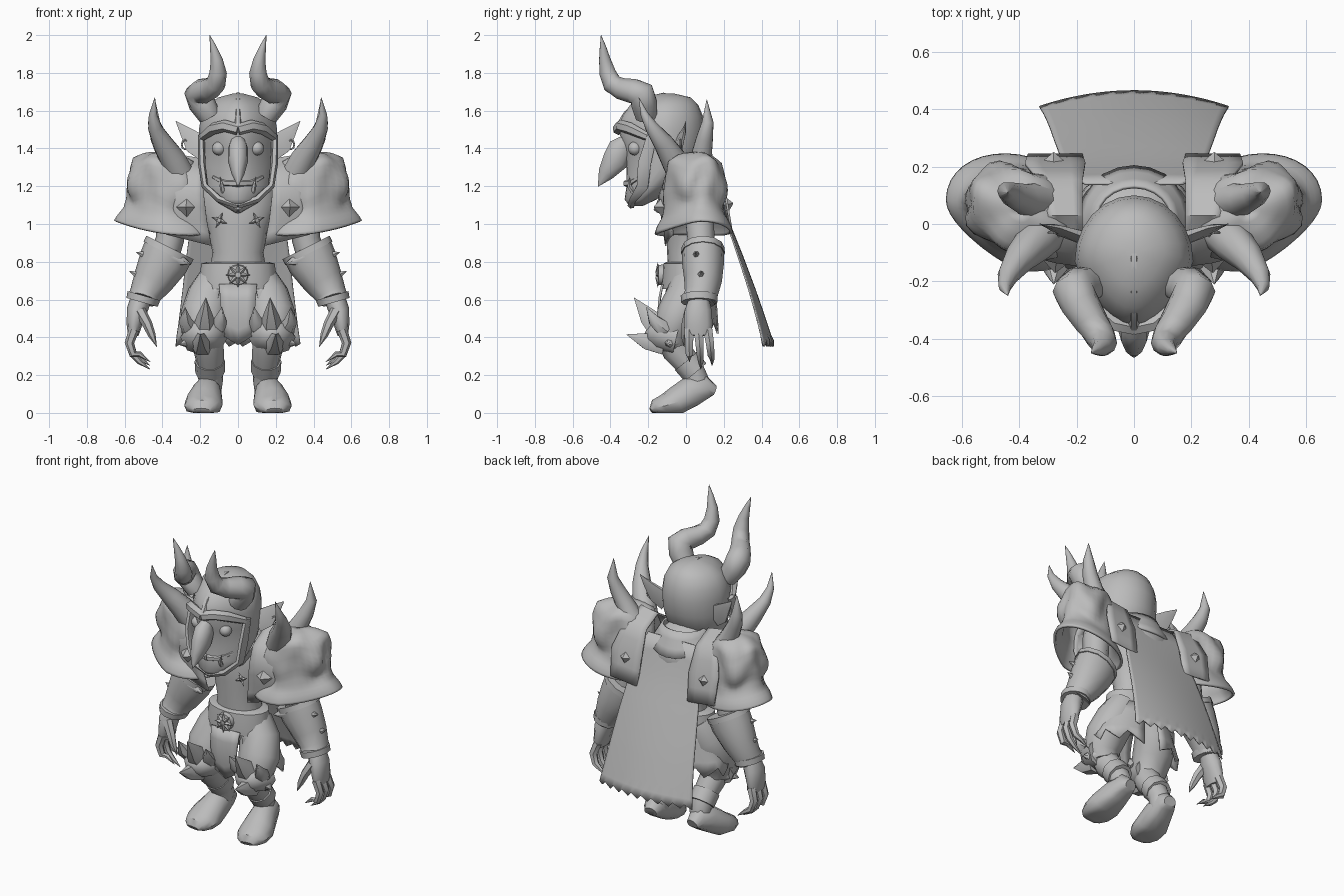
import bpy, bmesh, math
from mathutils import Vector

GREY = bpy.data.materials.new("plain_grey")
GREY.diffuse_color = (0.5, 0.5, 0.5, 1)
TAU = math.tau


def finish(name, bm, mirror=False, thick=0.0, angle=55):
    bmesh.ops.remove_doubles(bm, verts=bm.verts, dist=1e-5)
    bmesh.ops.recalc_face_normals(bm, faces=bm.faces)
    me = bpy.data.meshes.new(name)
    bm.to_mesh(me)
    bm.free()
    me.materials.append(GREY)
    me.shade_smooth()
    me.set_sharp_from_angle(angle=math.radians(angle))
    ob = bpy.data.objects.new(name, me)
    bpy.context.collection.objects.link(ob)
    if thick:
        m = ob.modifiers.new("thickness", 'SOLIDIFY')
        m.thickness, m.offset = thick, 0
    if mirror:
        ob.modifiers.new("mirror", 'MIRROR')
    return ob


def skin(bm, rings, cap=True):
    vs = [[bm.verts.new(p) for p in r] for r in rings]
    n = len(vs[0])
    for a, b in zip(vs, vs[1:]):
        for i in range(n):
            bm.faces.new((a[i], a[(i + 1) % n], b[(i + 1) % n], b[i]))
    if cap:
        bm.faces.new(vs[0])
        bm.faces.new(vs[-1])


def add_tube(bm, pts, n=8, ref=(1, 0, 0)):
    """Swept tube: points are (x, y, z, radius[, second radius])."""
    P = [Vector(p[:3]) for p in pts]
    rings = []
    for i, p in enumerate(pts):
        t = (P[min(i + 1, len(P) - 1)] - P[max(i - 1, 0)]).normalized()
        a = Vector(ref)
        a = (a - t * a.dot(t)).normalized()
        b = t.cross(a)
        rings.append([P[i] + a * p[3] * math.cos(TAU * k / n) + b * p[-1] * math.sin(TAU * k / n)
                      for k in range(n)])
    skin(bm, rings)


def tubes(name, paths, n=8, mirror=True, ref=(1, 0, 0), angle=55):
    bm = bmesh.new()
    for pts in paths:
        add_tube(bm, pts, n, ref)
    return finish(name, bm, mirror, angle=angle)


def loft(name, rows, n=20, taper=0.0):
    """Stacked horizontal ovals (z, y, rx, ry), narrowed towards the front by taper."""
    bm = bmesh.new()
    ang = [TAU * k / n for k in range(n)]
    skin(bm, [[(rx * math.cos(a) * (1 + taper * min(0, math.sin(a))), y + ry * math.sin(a), z) for a in ang]
              for z, y, rx, ry in rows])
    return finish(name, bm)


def sheet(name, f, nu, nv, thick=0.012, mirror=False):
    """Cloth or plate from a surface function of u, v in 0..1."""
    bm = bmesh.new()
    g = [[bm.verts.new(f(i / nu, j / nv)) for i in range(nu + 1)] for j in range(nv + 1)]
    for j in range(nv):
        for i in range(nu):
            bm.faces.new((g[j][i], g[j][i + 1], g[j + 1][i + 1], g[j + 1][i]))
    return finish(name, bm, mirror, thick)


def along(pts, t):
    """Linear interpolation in a list of tuples."""
    s = min(t, 0.9999) * (len(pts) - 1)
    i = int(s)
    return [a + (b - a) * (s - i) for a, b in zip(pts[i], pts[i + 1])]


# --- Head ---
loft("head", [(1.095, -.265, .05, .035), (1.13, -.24, .12, .085), (1.2, -.185, .168, .13),
              (1.3, -.13, .193, .185), (1.4, -.118, .203, .208), (1.5, -.13, .207, .23),
              (1.57, -.125, .195, .215), (1.63, -.115, .162, .18), (1.67, -.1, .105, .125),
              (1.69, -.1, .03, .04)], 24, .3)
tubes("nose", [[(0, -.29, 1.46, .03), (0, -.345, 1.4, .054, .07), (0, -.375, 1.335, .054, .072),
                (0, -.425, 1.265, .034, .045), (0, -.465, 1.2, .002)]], 10, False)
tubes("brow", [[(0, -.36, 1.5, .03), (.07, -.345, 1.52, .032), (.13, -.295, 1.505, .032),
                (.19, -.2, 1.46, .022)]], 6, ref=(0, 0, 1))
tubes("helmet_ridge", [[(0, -.36, 1.51, .02), (0, -.315, 1.585, .018), (0, -.23, 1.65, .018),
                        (0, -.12, 1.682, .016), (0, 0, 1.64, .014), (0, .06, 1.56, .01)]], 6, False)
tubes("cheek_guard", [[(.195, -.18, 1.47, .018, .03), (.192, -.22, 1.32, .02, .04), (.175, -.23, 1.2, .018, .035),
                       (.1, -.28, 1.13, .02, .02), (.0, -.29, 1.1, .02, .02)]], 6)
tubes("lips", [[(0, -.315, 1.215, .02), (.06, -.29, 1.215, .02), (.13, -.235, 1.25, .01)]], 6, ref=(0, 0, 1))
tubes("tusk", [[(.08, -.28, 1.17, .014), (.085, -.3, 1.2, .012), (.095, -.3, 1.25, .001)]], 5)
tubes("ear", [[(.17, -.05, 1.395, .025, .075), (.23, -.03, 1.43, .018, .068), (.28, -.01, 1.49, .01, .035),
               (.33, 0, 1.545, .001)]], 6, ref=(0, 1, 0))
bm = bmesh.new()
bmesh.ops.create_uvsphere(bm, u_segments=12, v_segments=8, radius=.037)
bmesh.ops.translate(bm, verts=bm.verts, vec=(.1, -.27, 1.4))
finish("eye", bm, True)
tubes("earring", [[(.28 + .018 * math.cos(a * TAU / 8), -.03, 1.42 + .025 * math.sin(a * TAU / 8), .005)
                   for a in range(9)]], 5, ref=(0, 1, 0))
# horns rise from the helmet, bend forward, then turn up
tubes("head_horn", [[(.15, -.21, 1.57, .06), (.192, -.222, 1.64, .072), (.21, -.235, 1.69, .074),
                     (.19, -.275, 1.702, .068), (.15, -.34, 1.715, .06), (.118, -.39, 1.742, .054),
                     (.105, -.415, 1.8, .046), (.113, -.43, 1.87, .032), (.132, -.44, 1.94, .017),
                     (.15, -.45, 2.0, .001)]], 10)

# --- Torso ---
loft("torso", [(.64, .03, .17, .12), (.75, .02, .15, .115), (.85, .01, .135, .11), (.98, .02, .165, .125),
               (1.1, .04, .21, .15), (1.2, .05, .2, .14), (1.28, .03, .13, .1), (1.33, -.03, .09, .09)])
sheet("collar", lambda u, v: ((.13 + .06 * v) * math.cos(math.pi * (u * 1.3 - .15)),
                              .02 + (.11 + .07 * v) * math.sin(math.pi * (u * 1.3 - .15)),
                              1.32 - .08 * v - .07 * v * math.sin(math.pi * u) ** 2), 14, 3)
tubes("neck_scarf", [[(.17, -.04, 1.25, .015, .03), (.1, -.12, 1.13, .015, .03), (0, -.145, 1.07, .015, .03)]], 6)
loft("belt", [(.655, .015, .21, .145), (.7, .01, .205, .14), (.79, .01, .195, .13), (.8, .01, .16, .11)], 20)
tubes("buckle", [[(0, -.11, .73, .058), (0, -.145, .73, .052), (0, -.15, .73, .02)]], 12, False)
tubes("buckle_star", [[(.015 * math.cos(a), -.148, .73 + .015 * math.sin(a), .014),
                       (.065 * math.cos(a), -.15, .73 + .065 * math.sin(a), .001)]
                      for a in [k * TAU / 8 for k in range(8)]], 4, False, ref=(0, 1, 0))
tubes("chest_stud", [[(.1 + .01 * math.cos(a), -.105, 1.02 + .01 * math.sin(a), .012),
                      (.1 + .045 * math.cos(a), -.11, 1.02 + .045 * math.sin(a), .001)]
                     for a in [.4 + k * TAU / 4 for k in range(4)]], 4, ref=(0, 1, 0))


# --- Cloth ---
def cape(u, v):
    s = 2 * u - 1
    y, z = along([(.14, 1.27), (.215, 1.04), (.295, .84), (.37, .64), (.425, .48), (.463, .365)], v)
    jag = .014 * ((round(u * 28) * 7) % 3 - 1) if v > .95 else 0
    return s * (.17 + .16 * v ** .5), y - .055 * s * s * v, z + jag


sheet("cape", cape, 28, 12, .008)
sheet("loincloth", lambda u, v: ((2 * u - 1) * (.1 - .02 * v), -.125 - .02 * math.sin(math.pi * v),
                                 .68 - .27 * v - .05 * v * (1 - abs(2 * u - 1))), 4, 4)


def skirt(u, v):
    a = math.radians(-65 + 145 * u)
    jag = .03 * ((round(u * 12) * 5) % 3 - 1) if v > .9 else 0
    return ((.19 + .095 * v) * math.cos(a) + .01, .02 + (.13 + .02 * v) * math.sin(a), .7 - .25 * v + jag)


sheet("hip_skirt", skirt, 12, 4, mirror=True)
STRAP = [(.14, .38, -.105, .885), (.165, .38, -.125, 1.02), (.18, .36, -.14, 1.15), (.18, .32, -.1, 1.26),
         (.18, .3, .03, 1.34), (.18, .33, .15, 1.28), (.17, .38, .21, 1.13), (.18, .37, .24, .95)]


def mantle(u, v):
    x0, x1, y, z = along(STRAP, v)
    return x0 + (x1 - x0) * u, y + (.035 * u * u if y < 0 else 0), z + (.06 * u if v < .1 else .02 * u)


sheet("mantle", mantle, 4, 14, mirror=True)
tubes("mantle_stud", [[(.27, -.11, 1.09, .068), (.275, -.17, 1.09, .002)],
                      [(.28, .2, 1.1, .06), (.28, .25, 1.11, .002)]], 4, angle=10)

# --- Shoulder armour ---
DOME = [(.01, 1.375), (.09, 1.365), (.155, 1.325), (.18, 1.25), (.185, 1.18), (.175, 1.11), (.195, 1.06),
        (.235, 1.01), (.25, .98)]


def pauldron(u, v):
    a = TAU * u
    r, z = along(DOME, v)
    env = math.sin(math.pi * min(1, v * 1.15)) ** 2
    r *= 1 + env * (.09 * math.sin(4 * a + .8) * math.sin(11 * v) + .05 * math.cos(7 * a + 9 * v))
    c, s = math.cos(a), math.sin(a)
    # the rim is drawn in at the outer front
    side = 1 - .35 * max(0, c) * v if s < 0 else 1 - .05 * v
    return (.4 + r * c, .045 + .16 * r * c + (.9 - .1 * v) * r * s * side,
            z + .035 * v * c - .03 * v * s * s + .025 * math.sin(4 * a) * env)


sheet("pauldron", pauldron, 36, 20, .015, True)
tubes("pauldron_front_horn", [[(.31, -.03, 1.27, .075), (.35, -.07, 1.35, .07), (.4, -.12, 1.43, .055),
                               (.44, -.18, 1.51, .037), (.45, -.22, 1.58, .022), (.44, -.25, 1.67, .001)]], 10)
tubes("pauldron_back_horn", [[(.34, .08, 1.3, .07), (.38, .085, 1.38, .055), (.42, .1, 1.46, .045),
                              (.445, .115, 1.54, .032), (.44, .11, 1.66, .001)]], 10)

# --- Arms ---
tubes("upper_arm", [[(.3, .06, 1.2, .09), (.35, .07, 1.05, .08), (.36, .08, .92, .075), (.4, .08, .8, .08)]], 10)
tubes("bracer", [[(.365, .09, .865, .135, .11), (.395, .09, .8, .132, .112), (.45, .09, .7, .108, .1),
                  (.49, .08, .63, .085, .088), (.5, .07, .6, .083, .088)]], 12)
tubes("bracer_trim", [[(.36, .09, .875, .14, .114), (.375, .09, .845, .14, .116)]], 12)
tubes("bracer_spikes", [[(.47, .06, .83, .035), (.54, .05, .85, .001)], [(.51, .08, .72, .035), (.575, .08, .75, .001)],
                        [(.34, .03, .82, .05), (.25, .0, .79, .001)]], 6, ref=(0, 1, 0))
tubes("wrist_band", [[(.498, .07, .62, .09, .098), (.508, .07, .585, .086, .096)]], 12)
tubes("hand", [[(.515, .07, .6, .055), (.535, .065, .54, .055, .075), (.55, .065, .46, .04, .08),
                (.555, .065, .41, .028, .065)]], 10)
tubes("fingers", [[(.55, y, .44, .028), (.575, y * 1.1, .37, .025), (.555, y * 1.15, .31, .021),
                   (.52, y * 1.2, .27 + d, .015), (.465, y * 1.2, .23 + d, .001)]
                  for y, d in ((.015, .04), (.065, .0), (.115, .02))], 6)
tubes("thumb", [[(.52, .02, .54, .032), (.48, .0, .47, .027), (.455, -.01, .41, .02), (.43, -.01, .35, .001)]], 6)

# --- Legs ---
tubes("thigh", [[(.1, .03, .72, .1), (.15, .01, .62, .12, .115), (.18, -.04, .52, .125, .115),
                 (.18, -.08, .43, .11, .1), (.17, -.075, .36, .085)]], 12)
tubes("shin", [[(.165, -.09, .42, .08), (.155, -.05, .33, .08), (.145, .02, .25, .07), (.145, .06, .17, .065),
                (.15, .06, .1, .06)]], 10)
tubes("boot_cuff", [[(.15, .0, .275, .08), (.148, .05, .215, .078)]], 10)
boot = tubes("boot", [[(.15, .15, .11, .04, .035), (.155, .11, .125, .062, .075), (.165, .03, .1, .08, .095),
                       (.18, -.05, .055, .1, .085), (.185, -.12, .035, .1, .06), (.19, -.165, .025, .075, .045),
                       (.192, -.185, .012, .045, .015)]], 12, angle=40)
# flat sole with a raised heel
for vert in boot.data.vertices:
    vert.co.z = max(vert.co.z, 0.0, .65 * vert.co.y)
tubes("knee_pad", [[(.18, -.05, .4, .125, .1), (.18, -.14, .42, .11, .09), (.18, -.19, .43, .07, .06),
                    (.18, -.21, .44, .02)]], 8)
tubes("knee_spikes", [[(.18, -.12, .43, .065, .08), (.175, -.2, .51, .045, .055), (.17, -.275, .61, .001)],
                      [(.19, -.12, .37, .065, .07), (.195, -.21, .38, .04, .05), (.2, -.315, .415, .001)],
                      [(.25, -.11, .44, .05), (.28, -.17, .49, .035), (.28, -.21, .56, .001)],
                      [(.11, -.11, .44, .05), (.095, -.17, .49, .035), (.085, -.21, .56, .001)],
                      [(.24, -.08, .38, .05), (.31, -.1, .36, .001)]], 6)
